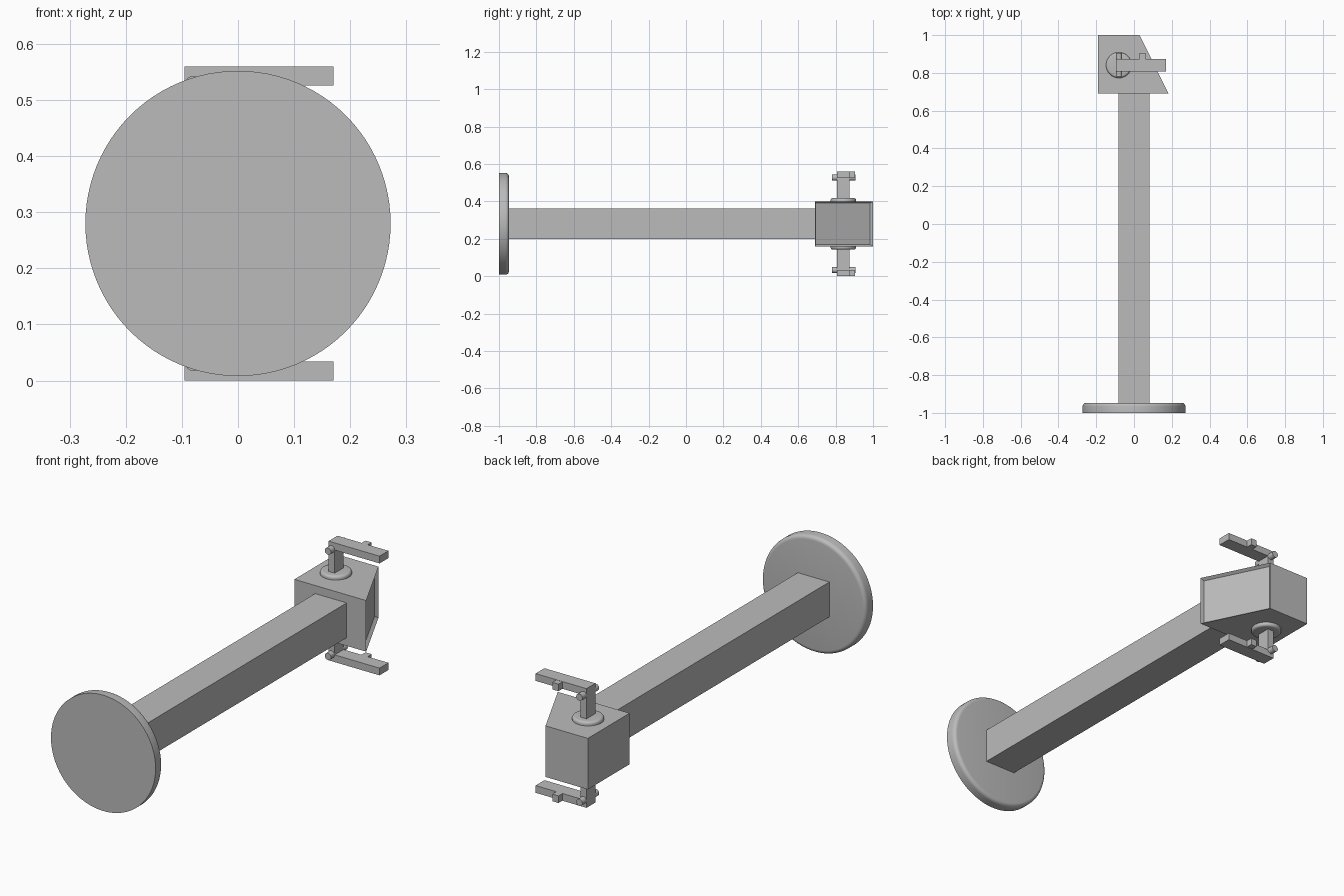
import bpy, bmesh, math
from mathutils import Matrix, Vector

cube = bpy.data.objects.get("Cube")
if cube:
    bpy.data.objects.remove(cube, do_unlink=True)

grey = bpy.data.materials.new("plain_grey")
grey.use_nodes = True
GREY = (0.5, 0.5, 0.5, 1)
grey.diffuse_color = GREY
grey.node_tree.nodes["Principled BSDF"].inputs["Base Color"].default_value = GREY

MID = 0.28  # height of the symmetry plane


def finish(name, bm, smooth=False):
    bmesh.ops.recalc_face_normals(bm, faces=bm.faces)
    mesh = bpy.data.meshes.new(name)
    bm.to_mesh(mesh)
    bm.free()
    obj = bpy.data.objects.new(name, mesh)
    bpy.context.collection.objects.link(obj)
    mesh.materials.append(grey)
    if smooth:
        bpy.ops.object.select_all(action='DESELECT')
        obj.select_set(True)
        bpy.context.view_layer.objects.active = obj
        bpy.ops.object.shade_smooth_by_angle(angle=math.radians(35))
    return obj


def box(name, low, high):
    low, high = Vector(low), Vector(high)
    size = [abs(h - l) for l, h in zip(low, high)]
    bm = bmesh.new()
    bmesh.ops.create_cube(bm, size=1, matrix=Matrix.Translation((low + high) / 2)
                          @ Matrix.Diagonal((*size, 1)))
    return finish(name, bm)


def lathe(name, profile, origin, direction, steps=64):
    """Spin (radius, distance) points around an axis; ends lie on the axis."""
    bm = bmesh.new()
    verts = [bm.verts.new((r, 0, d)) for r, d in profile]
    edges = [bm.edges.new(pair) for pair in zip(verts, verts[1:])]
    bmesh.ops.spin(bm, geom=verts + edges, cent=(0, 0, 0), axis=(0, 0, 1),
                   angle=math.tau, steps=steps)
    bmesh.ops.remove_doubles(bm, verts=bm.verts, dist=1e-5)
    turn = Vector((0, 0, 1)).rotation_difference(Vector(direction)).to_matrix().to_4x4()
    bmesh.ops.transform(bm, matrix=Matrix.Translation(origin) @ turn, verts=bm.verts)
    return finish(name, bm, True)


def rounded(radius, height, bevel, count=5):
    """Disc profile with a rounded far rim."""
    arc = [(radius - bevel + bevel * math.cos(a), height - bevel + bevel * math.sin(a))
           for a in (math.pi / 2 * i / count for i in range(count + 1))]
    return [(0, 0), (radius, 0)] + arc + [(0, height)]


# Round base plate and square column
lathe("base_plate", rounded(0.272, 0.053, 0.018), (0, -1, MID), (0, 1, 0), 96)
box("column", (-0.082, -0.95, MID - 0.082), (0.082, 0.70, MID + 0.082))

# Wedge-shaped head with a recessed panel in the slanted side
bm = bmesh.new()
outline = [(-0.19, 0.69), (0.183, 0.69), (0.03, 1), (-0.19, 1)]
floor = bm.faces.new([bm.verts.new((x, y, MID - 0.12)) for x, y in outline])
top = bmesh.ops.extrude_face_region(bm, geom=[floor])["geom"]
bmesh.ops.translate(bm, vec=(0, 0, 0.24),
                    verts=[g for g in top if isinstance(g, bmesh.types.BMVert)])
bmesh.ops.recalc_face_normals(bm, faces=bm.faces)
slanted = max(bm.faces, key=lambda f: f.normal.x)
bmesh.ops.inset_individual(bm, faces=[slanted], thickness=0.014, depth=-0.015)
finish("head", bm)

# Swivel collar, post, pin and arm, above and below the head
for side, s in (("upper", 1), ("lower", -1)):
    def z(offset):
        return MID + s * offset
    lathe(side + "_collar", rounded(0.068, 0.02, 0.012), (-0.08, 0.841, z(0.118)), (0, 0, s))
    box(side + "_post", (-0.095, 0.808, z(0.115)), (-0.063, 0.874, z(0.248)))
    lathe(side + "_pin", [(0, 0), (0.016, 0), (0.016, 0.125), (0, 0.125)],
          (-0.079, 0.78, z(0.247)), (0, 1, 0), 32)
    box(side + "_arm", (-0.095, 0.808, z(0.246)), (0.17, 0.874, z(0.28)))
    box(side + "_arm_nub", (0.03, 0.87, z(0.246)), (0.062, 0.904, z(0.279)))
